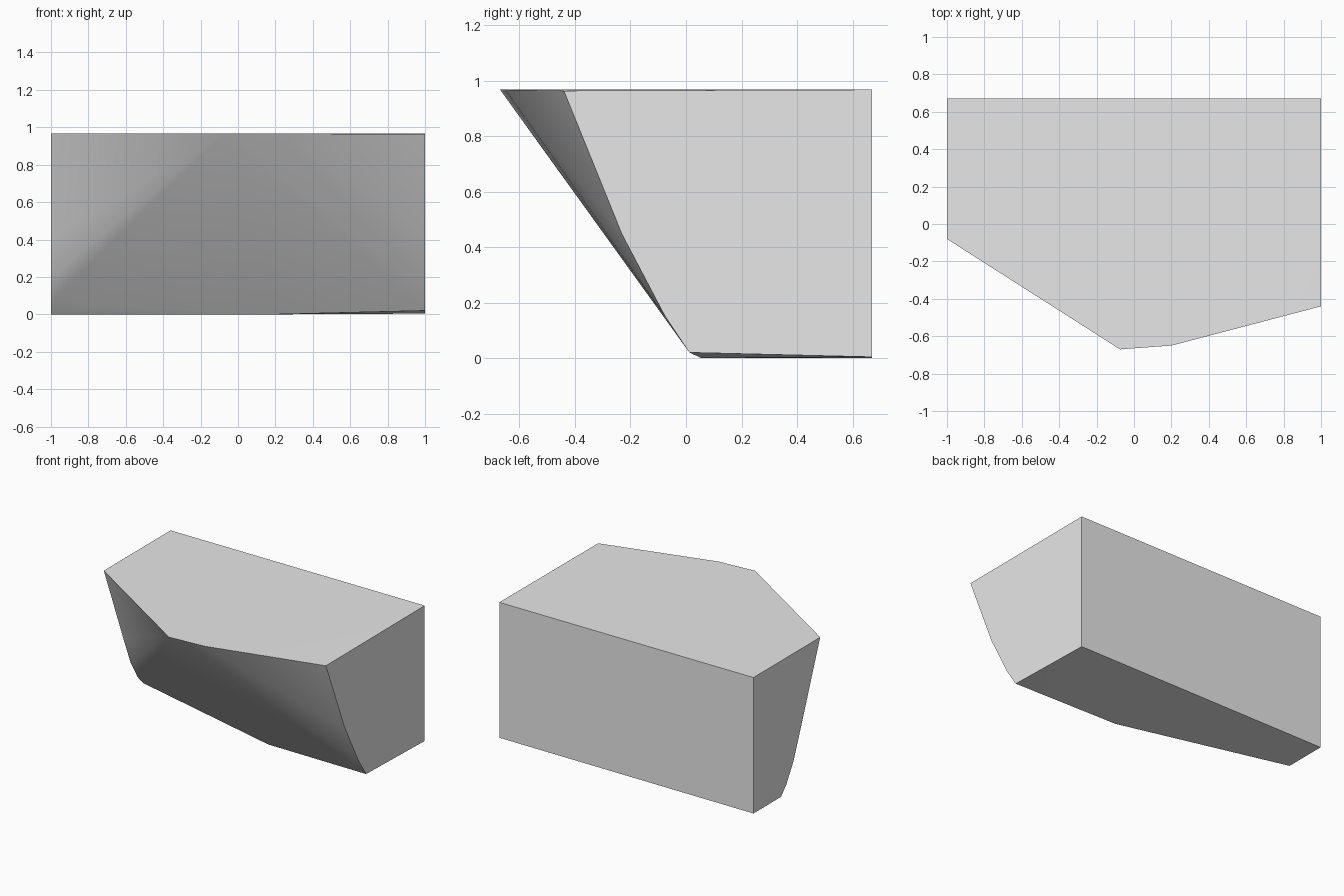
import bpy
import bmesh
import math

cube = bpy.data.objects.get("Cube")
if cube:
    bpy.data.objects.remove(cube, do_unlink=True)

# Single pale grey material
grey = bpy.data.materials.new("pale_grey")
grey.use_nodes = True
colour = (0.8, 0.8, 0.8, 1.0)
grey.diffuse_color = colour
grey.node_tree.nodes["Principled BSDF"].inputs["Base Color"].default_value = colour

BACK, TOP = 0.67, 0.967

# End profiles as (y, z), running from the top edge down the curved front
left_end = [(BACK, TOP), (-0.44, 0.963), (-0.23, 0.445), (-0.075, 0.15),
            (0.012, 0.02), (BACK, 0.004)]
right_end = [(BACK, TOP), (-0.08, TOP), (0.14, 0.40), (0.22, 0.20),
             (0.30, 0.065), (0.36, 0.0), (BACK, 0.0)]
# Prow corners on the top rim and the base
prow = [(-0.075, -0.67, TOP), (0.2, -0.65, TOP), (0.2, 0.055, 0.0)]

points = [(1, y, z) for y, z in left_end]
points += [(-1, y, z) for y, z in right_end]
points += prow

# Stretch a convex skin over the profiles
bm = bmesh.new()
for p in points:
    bm.verts.new(p)
bmesh.ops.convex_hull(bm, input=bm.verts[:])
bmesh.ops.delete(bm, geom=[v for v in bm.verts if not v.link_faces], context='VERTS')
bmesh.ops.dissolve_limit(bm, angle_limit=math.radians(0.1),
                         verts=bm.verts[:], edges=bm.edges[:])
bmesh.ops.recalc_face_normals(bm, faces=bm.faces[:])

mesh = bpy.data.meshes.new("faceted_block")
bm.to_mesh(mesh)
bm.free()
mesh.materials.append(grey)
block = bpy.data.objects.new("faceted_block", mesh)
bpy.context.collection.objects.link(block)

# Smooth the curved front, keep the rim and ends crisp
bpy.ops.object.select_all(action='DESELECT')
block.select_set(True)
bpy.context.view_layer.objects.active = block
bpy.ops.object.shade_smooth_by_angle(angle=math.radians(30))
